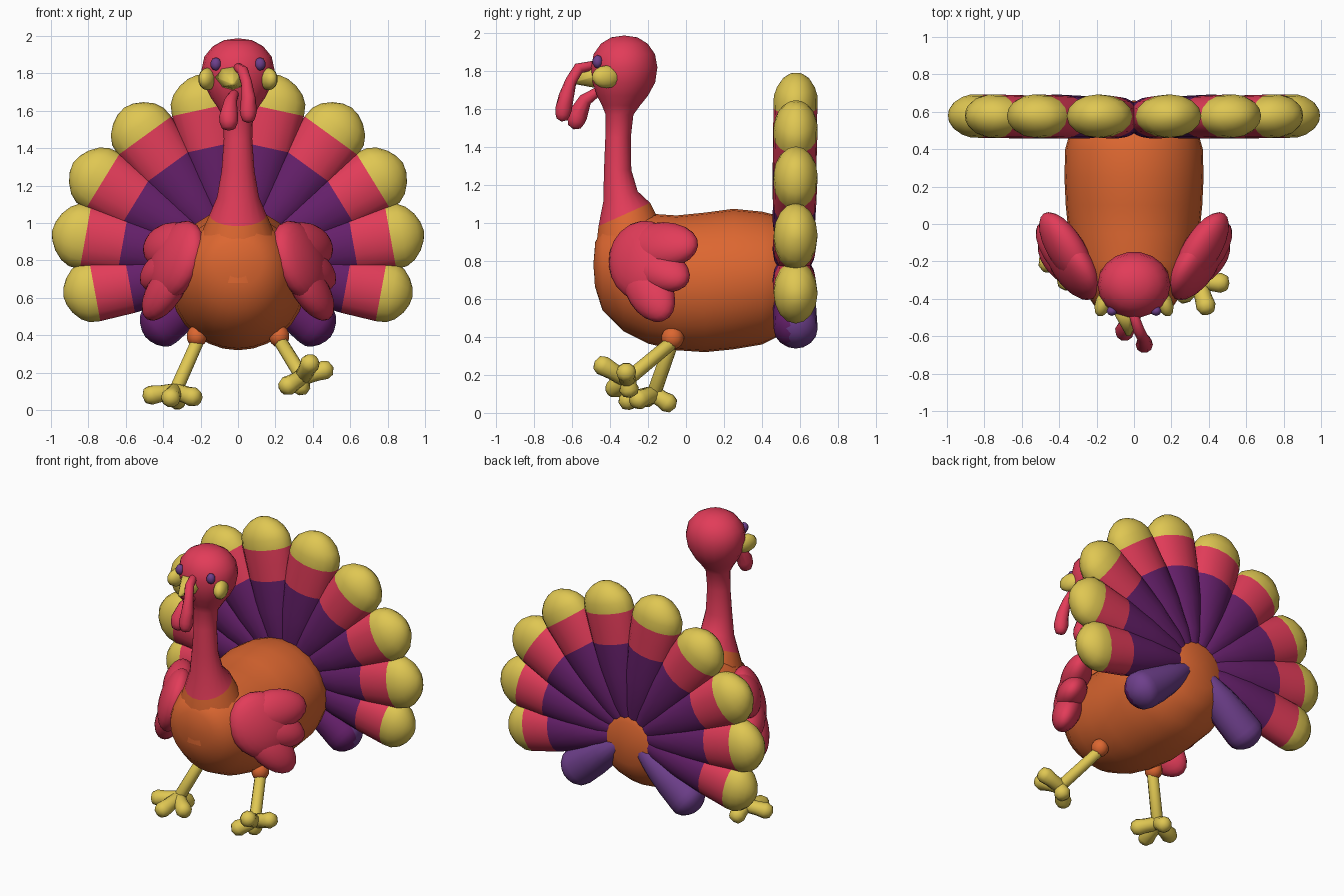
import bpy, bmesh, math
from mathutils import Vector as V, Matrix

if "Cube" in bpy.data.objects:
    bpy.data.objects.remove(bpy.data.objects["Cube"])


def mat(name, r, g, b):
    m = bpy.data.materials.new(name)
    m.diffuse_color = (r, g, b, 1)
    m.use_nodes = True
    m.node_tree.nodes["Principled BSDF"].inputs["Base Color"].default_value = m.diffuse_color
    return m


RED = mat("red", .76, .045, .1)
ORANGE = mat("orange", .72, .135, .03)
YELLOW = mat("yellow", .74, .57, .085)
PURPLE = mat("dark purple", .13, .014, .145)
VIOLET = mat("violet", .155, .05, .26)


def finish(name, bm, mats, smooth=True, face_rule=None):
    bmesh.ops.remove_doubles(bm, verts=bm.verts, dist=1e-5)
    bmesh.ops.recalc_face_normals(bm, faces=bm.faces)
    bm.normal_update()
    for f in bm.faces:
        f.smooth = smooth
        if face_rule:
            f.material_index = face_rule(f)
    me = bpy.data.meshes.new(name)
    bm.to_mesh(me)
    bm.free()
    for m in mats:
        me.materials.append(m)
    ob = bpy.data.objects.new(name, me)
    bpy.context.collection.objects.link(ob)
    return ob


def loft(name, rings, mats, n=14, rule=lambda i: 0, face_rule=None):
    """rings: (centre, half-axis, half-axis); rule gives the material of each band"""
    bm = bmesh.new()
    loops = []
    for c, u, v in rings:
        loops.append([bm.verts.new(V(c) + V(u) * math.cos(2 * math.pi * k / n)
                                   + V(v) * math.sin(2 * math.pi * k / n)) for k in range(n)])
    for i in range(len(loops) - 1):
        for k in range(n):
            j = (k + 1) % n
            f = bm.faces.new((loops[i][k], loops[i][j], loops[i + 1][j], loops[i + 1][k]))
            f.material_index = rule(i)
    return finish(name, bm, mats, True, face_rule)


def tube(name, pts, m, n=10):
    """round-ended tube through (x, y, z, radius) points"""
    P = [(V(p[:3]), p[3]) for p in pts]
    rings = []

    def ring(c, d, r):
        q = d.to_track_quat('Z', 'Y')
        rings.append((c, q @ V((r, 0, 0)), q @ V((0, r, 0))))
    last = len(P) - 1
    for i, (c, r) in enumerate(P):
        d = (P[min(i + 1, last)][0] - P[max(i - 1, 0)][0]).normalized()
        if i == 0:
            ring(c - d * r * .9, d, 0)
            ring(c - d * r * .6, d, r * .7)
        ring(c, d, r)
        if i == last:
            ring(c + d * r * .6, d, r * .75)
            ring(c + d * r * .9, d, 0)
    return loft(name, rings, [m], n)


def blob(name, c, a, b, d, m, seg=16):
    """ellipsoid with three half-axis vectors"""
    bm = bmesh.new()
    bmesh.ops.create_uvsphere(bm, u_segments=seg, v_segments=seg * 5 // 8, radius=1)
    M = Matrix((V(a), V(b), V(d))).transposed()
    for v in bm.verts:
        v.co = M @ v.co + V(c)
    return finish(name, bm, [m])


# body: sections along y (y, bottom z, top z, half width)
body = [(-.488, .78, .78, 0), (-.478, .66, .90, .13), (-.44, .54, .97, .21), (-.33, .43, 1.03, .285),
        (-.2, .365, 1.05, .325), (-.05, .33, 1.04, .35), (.1, .32, 1.055, .365), (.25, .335, 1.075, .372),
        (.4, .36, 1.06, .368), (.48, .40, 1.04, .345), (.56, .46, 1.0, .28), (.61, .51, .97, .22),
        (.645, .60, .89, .15), (.66, .74, .74, 0)]
loft("body", [((0, y, (a + b) / 2), (w, 0, 0), (0, 0, (b - a) / 2)) for y, a, b, w in body], [ORANGE], 28)

# neck and head in one: (z, centre y, half x, half y, backward tilt)
neck = [(.72, -.28, .25, .205, .2), (.86, -.29, .235, .195, .35), (1.045, -.325, .152, .138, .45),
        (1.14, -.345, .112, .092, .3), (1.28, -.36, .088, .073, 0), (1.45, -.358, .076, .068, 0),
        (1.57, -.35, .08, .074, 0), (1.62, -.342, .11, .102, 0), (1.67, -.335, .145, .136, 0),
        (1.74, -.327, .18, .167, 0), (1.82, -.325, .195, .177, 0), (1.89, -.325, .18, .164, 0),
        (1.945, -.325, .135, .125, 0), (1.978, -.325, .075, .07, 0), (1.988, -.325, 0, 0, 0)]
loft("neck_and_head", [((0, y, z), (hx, 0, 0), (0, hy, hy * t)) for z, y, hx, hy, t in neck],
     [ORANGE, RED], 18, lambda i: int(i >= 2))

# beak
bm = bmesh.new()
bmesh.ops.create_cone(bm, cap_ends=True, segments=8, radius1=.115, radius2=.012, depth=.18,
                      matrix=Matrix.Translation((-.03, -.51, 1.765)) @ Matrix.Rotation(math.radians(104), 4, 'X')
                      @ Matrix.Diagonal((.95, .8, 1, 1)))
finish("beak", bm, [YELLOW])

# dangling snood and wattle
tube("snood", [(0, -.49, 1.83, .025), (.025, -.565, 1.815, .03), (.045, -.605, 1.75, .03),
               (.055, -.63, 1.67, .04), (.055, -.645, 1.6, .046), (.055, -.65, 1.57, .04)], RED)
tube("wattle", [(-.02, -.47, 1.69, .025), (-.04, -.53, 1.65, .035), (-.05, -.57, 1.57, .052),
                (-.05, -.58, 1.535, .048)], RED)

for s, side in ((1, "left"), (-1, "right")):
    # eyes and cheek patches
    blob(side + "_eye", (s * .118, -.465, 1.85), (.03, 0, 0), (0, .028, 0), (0, 0, .035), VIOLET, 8)
    blob(side + "_cheek", (s * .163, -.42, 1.77), (s * .04, .02, 0), (s * -.03, .075, 0),
         (0, 0, .06), YELLOW, 12)

    # wings: overlapping flattened feathers in a slanted plane (u, z, length, width, angle, thickness)
    U, N = V((.53 * s, .85, 0)), V((.85 * s, -.53, 0))
    Z = V((0, 0, 1)) - N * .22
    for i, (u, z, l, w, a, t) in enumerate([(-.05, .80, .225, .2, -45, .1), (.04, .88, .225, .125, 0, .095),
                                            (.04, .76, .205, .11, -20, .095), (.0, .65, .205, .12, -48, .09)]):
        a = math.radians(a)
        D = U * math.cos(a) + Z * math.sin(a)
        W = U * -math.sin(a) + Z * math.cos(a)
        blob(f"{side}_wing_{i}", V((.36 * s, -.18, .78)) + U * u + Z * (z - .78), D * l, W * w, N * t, RED, 20)

    # tail fan feathers: (angle, reach, width scale)
    fan = [(77.7, 1.035, 1), (54, 1.035, 1), (31.5, 1.035, 1), (10.2, 1.01, 1), (-10.5, .95, .94), (-38, .63, .72)]
    prof = [(.05, .05, .05), (.22, .1, .095), (.42, .14, .112), (.62, .165, .115), (.72, .17, .115),
            (.82, .176, .116), (.88, .17, .115), (.925, .145, .1), (.965, .1, .073), (.99, .05, .038), (1, 0, 0)]
    for i, (a, R, k) in enumerate(fan):
        a = math.radians(a)
        D, W = V((s * math.cos(a), 0, math.sin(a))), V((-s * math.sin(a), 0, math.cos(a)))
        low = i == 5
        rings = [(V((0, .56 + .02 * t, .78)) + D * t * R, W * w * k, V((0, h, 0))) for t, w, h in prof]
        # the lowest pair is dark in front and violet behind
        loft(f"{side}_tail_feather_{i}", rings, [PURPLE, VIOLET] if low else [PURPLE, RED, YELLOW], 16,
             lambda j: 0 if j < 3 else 1 if j < 5 else 2,
             (lambda f: int(f.normal.y > -.3)) if low else None)

    # hip bumps
    blob(side + "_hip", (s * .22, -.07, .395), (.055, 0, 0), (0, .06, 0), (0, 0, .06), ORANGE, 12)

# legs and feet: one planted, one lifted
feet = [("planted", (-.215, -.075, .37), (-.335, -.17, .1),
         [(-.465, -.21, .08), (-.36, -.31, .065), (-.24, -.25, .07), (-.325, -.095, .052)]),
        ("lifted", (.225, -.075, .37), (.345, -.31, .175),
         [(.465, -.315, .215), (.385, -.44, .25), (.265, -.375, .13), (.335, -.3, .125)])]
for name, hip, ankle, toes in feet:
    tube(name + "_leg", [(*hip, .036), (*ankle, .038)], YELLOW)
    for i, t in enumerate(toes):
        mid = V(ankle).lerp(V(t), .6)
        tube(f"{name}_toe_{i}", [(*ankle, .045), (*mid, .046), (*t, .053)], YELLOW)
